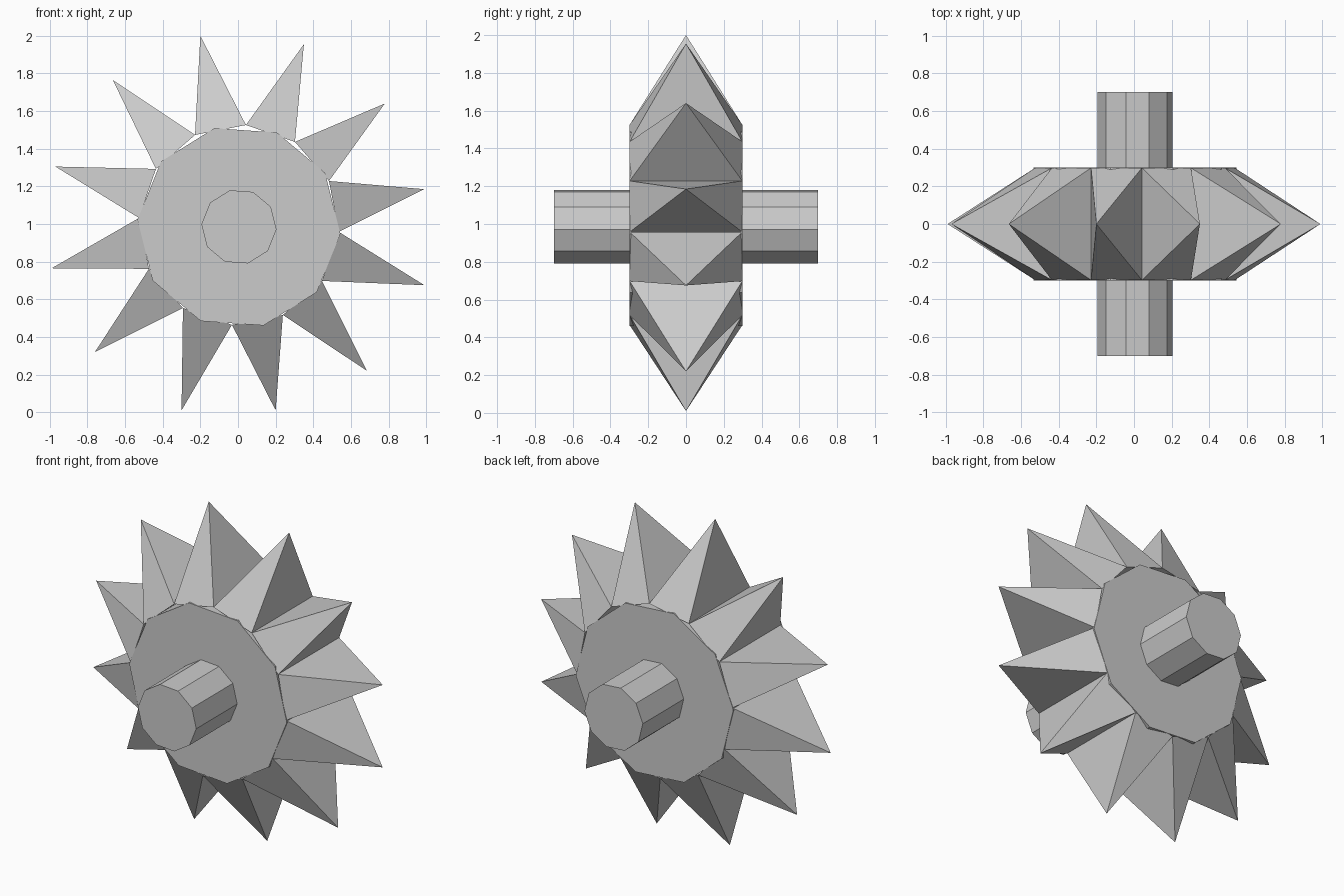
import bpy
import bmesh
from math import sin, cos, radians, pi
from mathutils import Matrix, Vector

cube = bpy.data.objects.get("Cube")
if cube:
    bpy.data.objects.remove(cube)

grey = bpy.data.materials.new("plain grey")
grey.use_nodes = True
colour = (0.6, 0.6, 0.6, 1)
grey.diffuse_color = colour
grey.node_tree.nodes["Principled BSDF"].inputs["Base Color"].default_value = colour

PHASE = radians(-4)


def finish(name, bm):
    bmesh.ops.recalc_face_normals(bm, faces=bm.faces)
    mesh = bpy.data.meshes.new(name)
    bm.to_mesh(mesh)
    bm.free()
    mesh.materials.append(grey)
    bpy.context.collection.objects.link(bpy.data.objects.new(name, mesh))


def ring_point(centre_z, radius, sides, i, y):
    a = PHASE + 2 * pi * i / sides
    return Vector((0.005 + radius * cos(a), y, centre_z + radius * sin(a)))


def prism(name, radius, half_length, sides=10):
    bm = bmesh.new()
    loops = [[bm.verts.new(ring_point(0.985, radius, sides, i, y)) for i in range(sides)]
             for y in (-half_length, half_length)]
    front, back = loops
    bm.faces.new(front)
    bm.faces.new(back)
    for i in range(sides):
        j = (i + 1) % sides
        bm.faces.new((front[i], front[j], back[j], back[i]))
    finish(name, bm)


# Axle and wheel body
prism("axle", 0.2, 0.7)
prism("wheel_body", 0.54, 0.3)

# Slightly uneven spike tips (x, z), counter-clockwise from the left side
tips = [(0.99, 1.185), (0.78, 1.64), (0.35, 1.955), (-0.2, 2.0),
        (-0.665, 1.765), (-0.97, 1.305), (-0.99, 0.765), (-0.76, 0.32),
        (-0.3, 0.01), (0.2, 0.01), (0.685, 0.22), (0.99, 0.675)]

# Four-sided spikes standing on a twelve-sided rim
for i, (x, z) in enumerate(tips):
    bm = bmesh.new()
    base = [bm.verts.new(ring_point(0.995, 0.532, 12, i + k, y))
            for k, y in ((0, -0.298), (1, -0.298), (1, 0.298), (0, 0.298))]
    tip = bm.verts.new((x, 0, z))
    bm.faces.new(base)
    for k in range(4):
        bm.faces.new((base[k], base[(k + 1) % 4], tip))
    finish(f"spike_{i + 1}", bm)
